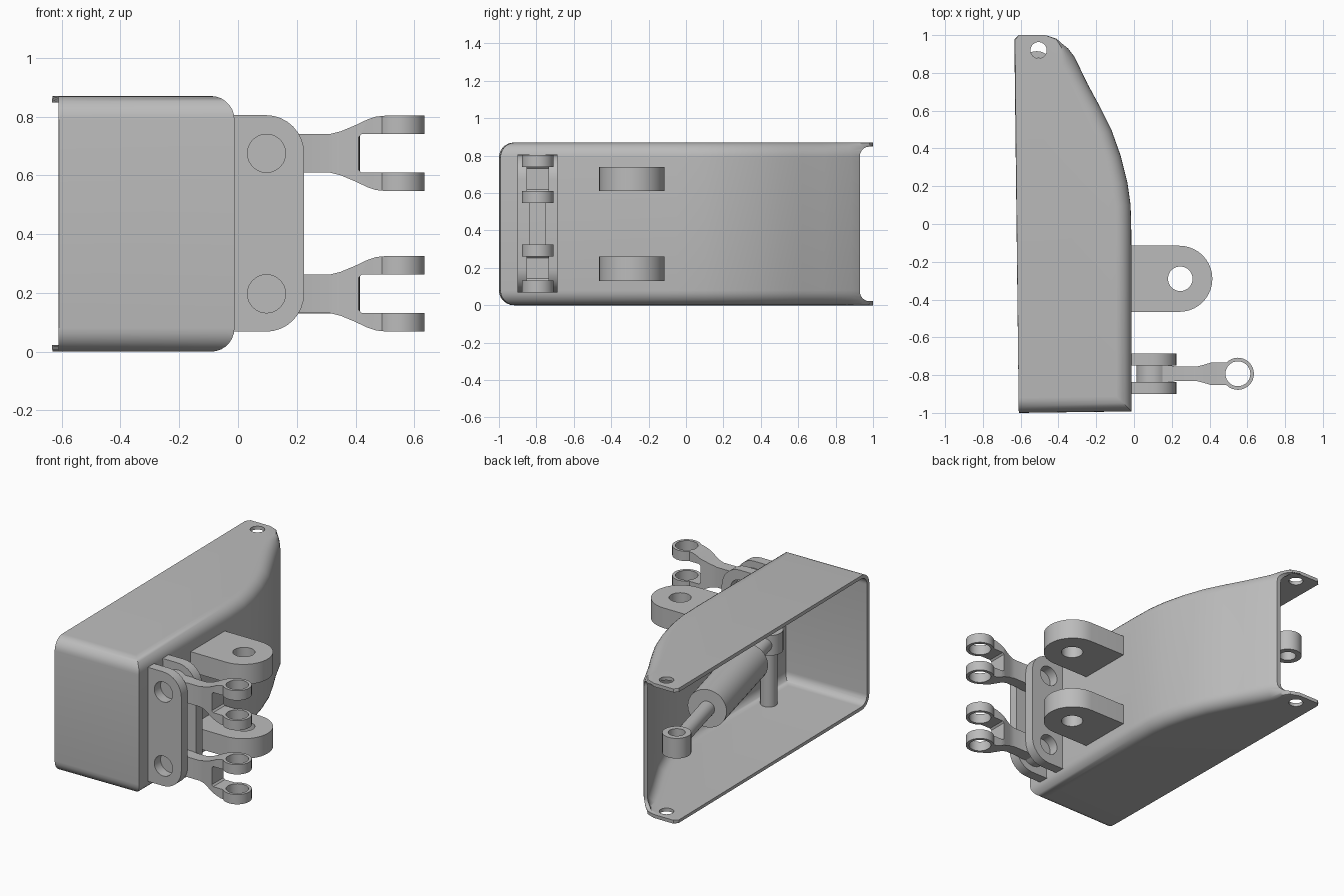
import bpy, bmesh, math
from mathutils import Vector, Matrix

cube = bpy.data.objects.get("Cube")
if cube:
    bpy.data.objects.remove(cube, do_unlink=True)

metal = bpy.data.materials.new("grey_metal")
metal.use_nodes = True
GREY = (0.5, 0.5, 0.5, 1)
metal.diffuse_color = GREY
metal.node_tree.nodes["Principled BSDF"].inputs["Base Color"].default_value = GREY

H, WALL, FILLET = 0.87, 0.022, 0.08
MID = H / 2


def stack(name, rings):
    """Closed solid lofted through a list of rings."""
    bm = bmesh.new()
    loops = [[bm.verts.new(p) for p in ring] for ring in rings]
    n = len(loops[0])
    for a, b in zip(loops, loops[1:]):
        for i in range(n):
            j = (i + 1) % n
            bm.faces.new((a[i], a[j], b[j], b[i]))
    bm.faces.new(loops[0][::-1])
    bm.faces.new(loops[-1])
    bmesh.ops.recalc_face_normals(bm, faces=bm.faces[:])
    mesh = bpy.data.meshes.new(name)
    bm.to_mesh(mesh)
    bm.free()
    mesh.materials.append(metal)
    ob = bpy.data.objects.new(name, mesh)
    bpy.context.collection.objects.link(ob)
    return ob


def prism(name, pts, lo, hi, axis="z"):
    """Extrude a 2D profile along one axis."""
    place = {"z": lambda p, d: (p[0], p[1], d),
             "y": lambda p, d: (p[0], d, p[1]),
             "x": lambda p, d: (d, p[0], p[1])}[axis]
    return stack(name, [[place(p, d) for p in pts] for d in (lo, hi)])


def arc(cx, cy, r, a0, a1, steps=12):
    angles = [math.radians(a0 + (a1 - a0) * i / steps) for i in range(steps + 1)]
    return [(cx + r * math.cos(a), cy + r * math.sin(a)) for a in angles]


def circle(cx, cy, r, n=32):
    return arc(cx, cy, r, 0, 360, n)[:-1]


def boolean(ob, other, op="DIFFERENCE"):
    mod = ob.modifiers.new(op.lower(), "BOOLEAN")
    mod.operation, mod.object, mod.solver = op, other, "EXACT"
    bpy.context.view_layer.objects.active = ob
    bpy.ops.object.modifier_apply(modifier=mod.name)
    bpy.data.objects.remove(other, do_unlink=True)


def rod(name, a, b, r):
    """Round bar between two points."""
    a, b = Vector(a), Vector(b)
    turn = (b - a).to_track_quat("Z", "Y").to_matrix()
    ring = [turn @ Vector((x, y, 0)) for x, y in circle(0, 0, r)]
    return stack(name, [[p + end for p in ring] for end in (a, b)])


# Housing outline; the fillet fades out around the open rear tip
OUTLINE = [(-0.61, -1), (-0.012, -0.992), (-0.014, -0.05), (-0.018, 0.1), (-0.035, 0.22),
           (-0.07, 0.36), (-0.12, 0.5), (-0.18, 0.62), (-0.245, 0.74), (-0.315, 0.885),
           (-0.365, 0.95), (-0.41, 0.983), (-0.47, 1), (-0.61, 1), (-0.635, 0.98)]


def housing_solid(name, pts, inset):
    pts = [Vector(p) for p in pts]
    normals = []
    for i, p in enumerate(pts):
        d1 = (p - pts[i - 1]).normalized() if i else None
        d2 = (pts[i + 1] - p).normalized() if i < len(pts) - 1 else d1
        d1 = d1 or d2
        n1, n2 = Vector((-d1.y, d1.x)), Vector((-d2.y, d2.x))
        normals.append((n1 + n2) / (1 + n1.dot(n2)))
    fade = [1 if p.y < 0.9 else max(0, (0.99 - p.y) / 0.1) for p in pts]
    r = FILLET - inset
    steps = 7
    angles = [math.pi / 2 * i / steps for i in range(steps + 1)]
    levels = [(inset + r * (1 - math.cos(a)), r * (1 - math.sin(a))) for a in angles]
    levels += [(H - z, d) for z, d in reversed(levels)]
    rings = []
    for z, d in levels:
        moved = [p + n * (inset + d * f) for p, n, f in zip(pts, normals, fade)]
        rings.append([(p.x, p.y, z) for p in moved])
    return stack(name, rings)


housing = housing_solid("housing", OUTLINE, 0)
inner = [(-0.8, -1)] + OUTLINE[1:-2] + [(-0.8, 1)]
boolean(housing, housing_solid("cavity", inner, WALL))

# Rear opening with rounded transitions into the two flanges
lo, hi, back, rr = WALL, H - WALL, 0.93, 0.05
opening = (arc(back + rr, lo + rr, rr, 270, 180, 6) + arc(back + rr, hi - rr, rr, 180, 90, 6)
           + [(1.1, hi), (1.1, lo)])
boolean(housing, prism("opening", opening, -0.9, 0.1, "x"))
boolean(housing, prism("flange_hole", circle(-0.505, 0.92, 0.043), -0.1, 1))

# Mounting lugs on the side wall
for name, z in (("lower_lug", 0.13), ("upper_lug", 0.61)):
    shape = [(-0.025, -0.465)] + arc(0.24, -0.29, 0.175, -90, 90, 20) + [(-0.025, -0.115)]
    lug = prism(name, shape, z, z + 0.13)
    boolean(lug, prism("hole", circle(0.245, -0.29, 0.065), z - 0.1, z + 0.3))

# Pair of hinge plates
ARM_Y = -0.793
ARM_Z = (0.197, 0.675)
for name, y in (("front_hinge_plate", -0.9), ("rear_hinge_plate", -0.75)):
    shape = ([(-0.025, 0.068)] + arc(0.095, 0.198, 0.13, -90, 0, 8)
             + arc(0.095, 0.675, 0.13, 0, 90, 8) + [(-0.025, 0.805)])
    plate = prism(name, shape, y, y + 0.064, "y")
    for z in ARM_Z:
        boolean(plate, prism("hole", circle(0.097, z, 0.065), y - 0.02, y + 0.1, "y"))

# Forked arms: side profile crossed with plan profile
FORK = [(0.31, 0.065), (0.35, 0.075), (0.4, 0.096), (0.44, 0.115), (0.47, 0.125),
        (0.5, 0.128), (0.65, 0.128), (0.65, 0.065), (0.42, 0.065), (0.41, 0.055)]
PLAN = [(0, 0.043), (0.2, 0.043), (0.22, 0.038), (0.33, 0.038), (0.37, 0.048), (0.41, 0.06), (0.46, 0.06)]
for name, z in zip(("lower_fork_arm", "upper_fork_arm"), ARM_Z):
    upper = [(x, z + h) for x, h in FORK]
    lower = [(x, z - h) for x, h in reversed(FORK)]
    eye = arc(0.097, z, 0.085, -50, -310, 20)
    arm = prism(name, eye + upper + lower, ARM_Y - 0.2, ARM_Y + 0.2, "y")
    plan = ([(x, ARM_Y - w) for x, w in PLAN] + arc(0.55, ARM_Y, 0.085, -135, 135, 24)
            + [(x, ARM_Y + w) for x, w in reversed(PLAN)])
    boolean(arm, prism("plan", plan, z - 0.3, z + 0.3), "INTERSECT")
    boolean(arm, prism("hole", circle(0.55, ARM_Y, 0.066), z - 0.3, z + 0.3))

# Actuator inside the housing, pivoting on a vertical post
tip = Vector((-0.515, 0.83, MID))
pivot = Vector((-0.14, -0.645, MID))
along = (pivot - tip).normalized()
rod("pivot_post", (pivot.x, pivot.y, 0.005), (pivot.x, pivot.y, H - 0.005), 0.05)
rod("actuator_body", tip.lerp(pivot, 0.33), tip.lerp(pivot, 0.78), 0.122)
rod("piston_rod", tip + along * 0.07, tip.lerp(pivot, 0.4), 0.047)
rod("tail_rod", tip.lerp(pivot, 0.7), pivot - along * 0.07, 0.047)
for name, p in (("piston_eye", tip), ("tail_eye", pivot)):
    ring = prism(name, circle(p.x, p.y, 0.085), MID - 0.065, MID + 0.065)
    boolean(ring, prism("hole", circle(p.x, p.y, 0.05), 0.2, 0.7))

# Smooth curved faces, keep hard edges
bpy.ops.object.select_all(action="DESELECT")
for ob in bpy.context.collection.objects:
    if ob.type == "MESH" and ob.data.materials and ob.data.materials[0] == metal:
        ob.select_set(True)
        bpy.context.view_layer.objects.active = ob
bpy.ops.object.shade_smooth_by_angle(angle=math.radians(30))
